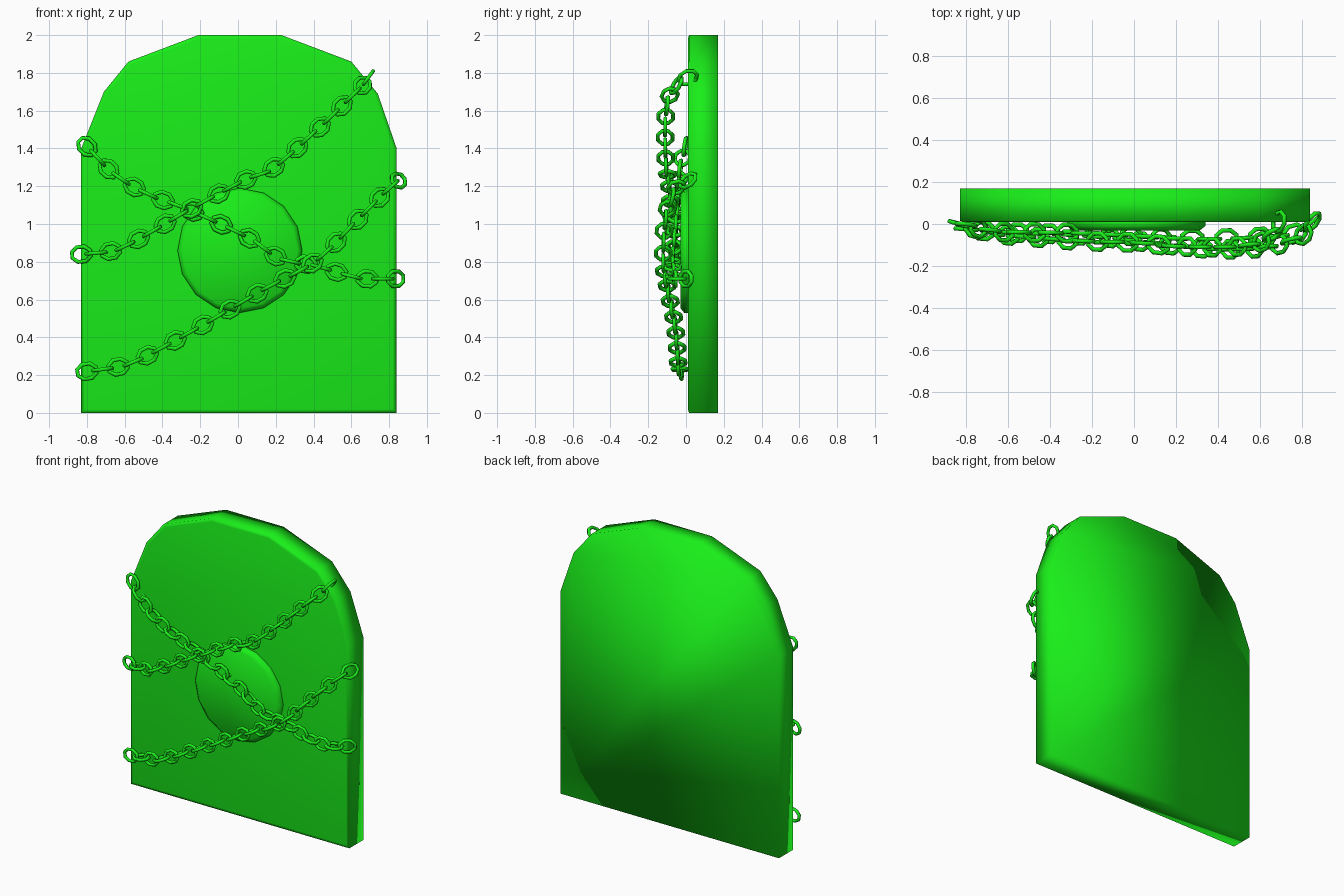
import bpy, bmesh, math
from mathutils import Vector, Matrix

if "Cube" in bpy.data.objects:
    bpy.data.objects.remove(bpy.data.objects["Cube"])

green = bpy.data.materials.new("green")
green.diffuse_color = (0.01, 0.85, 0.01, 1)
green.use_nodes = True
green.node_tree.nodes["Principled BSDF"].inputs["Base Color"].default_value = green.diffuse_color


def finish(bm, name):
    bmesh.ops.recalc_face_normals(bm, faces=bm.faces)
    me = bpy.data.meshes.new(name)
    bm.to_mesh(me)
    bm.free()
    me.materials.append(green)
    me.shade_smooth()
    ob = bpy.data.objects.new(name, me)
    bpy.context.collection.objects.link(ob)
    return ob


def plate(name, outline, back, front, inset, depth):
    """Extruded outline with a narrow softened rim round the front."""
    bm = bmesh.new()
    face = bm.faces.new([bm.verts.new((x, back, z)) for x, z in outline])
    ext = bmesh.ops.extrude_face_region(bm, geom=[face], use_keep_orig=True)
    for v in ext["geom"]:
        if isinstance(v, bmesh.types.BMVert):
            v.co.y = front + depth
    cap = [f for f in ext["geom"] if isinstance(f, bmesh.types.BMFace)]
    bmesh.ops.recalc_face_normals(bm, faces=bm.faces)
    bmesh.ops.inset_region(bm, faces=cap, thickness=inset, use_even_offset=True)
    for v in cap[0].verts:
        v.co.y = front
    return finish(bm, name)


# Arched slab
arch = [(-0.83, 0), (0.84, 0), (0.84, 1.4), (0.74, 1.69), (0.60, 1.86),
        (0.23, 2.0), (-0.21, 2.0), (-0.58, 1.86), (-0.71, 1.70), (-0.83, 1.4)]
plate("slab", arch, 0.17, 0.01, 0.02, 0.006)

# Raised round boss in the middle
ring = [(0.01 + 0.33 * math.cos(math.tau * i / 16),
         0.86 + 0.33 * math.sin(math.tau * i / 16)) for i in range(16)]
plate("round_boss", ring, 0.03, -0.03, 0.025, 0.02)


def sample(points, steps=24):
    """Catmull-Rom curve through the points, as a dense polyline."""
    p = [Vector(q) for q in points]
    p = [2 * p[0] - p[1]] + p + [2 * p[-1] - p[-2]]
    out = []
    for a, b, c, d in zip(p, p[1:], p[2:], p[3:]):
        for i in range(steps):
            t = i / steps
            out.append(0.5 * (2 * b + (c - a) * t + (2 * a - 5 * b + 4 * c - d) * t * t
                              + (3 * b - a - 3 * c + d) * t ** 3))
    return out + [p[-2]]


def place_evenly(line, count):
    """Evenly spaced (position, tangent) pairs along a polyline."""
    dist = [0]
    for a, b in zip(line, line[1:]):
        dist.append(dist[-1] + (b - a).length)
    k = 0
    for i in range(count):
        s = dist[-1] * i / (count - 1)
        while k < len(line) - 2 and dist[k + 1] < s:
            k += 1
        f = (s - dist[k]) / (dist[k + 1] - dist[k])
        yield line[k].lerp(line[k + 1], f), (line[k + 1] - line[k]).normalized()


def add_link(bm, frame, a=0.054, b=0.042, r=0.011, major=8, minor=6):
    """Oval ring, long axis on local x, hole axis on local z."""
    rows = []
    for i in range(major):
        u = math.tau * (i + 0.5) / major
        c, s = math.cos(u), math.sin(u)
        row = []
        for j in range(minor):
            v = math.tau * j / minor
            w = r * math.cos(v)
            row.append(bm.verts.new(frame @ Vector(((a + w) * c, (b + w) * s,
                                                    r * math.sin(v)))))
        rows.append(row)
    for i in range(major):
        p, q = rows[i], rows[(i + 1) % major]
        for j in range(minor):
            k = (j + 1) % minor
            bm.faces.new((p[j], q[j], q[k], p[k]))


def chain(name, points, count):
    bm = bmesh.new()
    for i, (pos, t) in enumerate(place_evenly(sample(points), count)):
        n = Vector((0, -1, 0))
        n = (n - t * n.dot(t)).normalized()
        side = n.cross(t)
        if i % 2:
            side, n = n, -side
        frame = Matrix((t, side, n)).transposed().to_4x4()
        add_link(bm, Matrix.Translation(pos) @ frame)
    finish(bm, name)


# Three chains draped across the front
chain("chain_falling", [(-0.80, -0.005, 1.41), (-0.66, -0.035, 1.27), (-0.49, -0.04, 1.165),
                        (-0.25, -0.045, 1.07), (0.05, -0.06, 0.93), (0.22, -0.07, 0.82),
                        (0.42, -0.07, 0.775), (0.64, -0.06, 0.715), (0.77, -0.045, 0.71),
                        (0.835, 0.0, 0.71)], 23)
chain("chain_upper", [(-0.83, 0.0, 0.84), (-0.66, -0.045, 0.86), (-0.51, -0.06, 0.93),
                      (-0.25, -0.08, 1.08), (0.03, -0.09, 1.23), (0.19, -0.105, 1.30),
                      (0.43, -0.11, 1.51), (0.58, -0.095, 1.655), (0.66, -0.05, 1.735),
                      (0.69, 0.01, 1.775)], 24)
chain("chain_lower", [(-0.80, -0.025, 0.22), (-0.61, -0.04, 0.25), (-0.45, -0.045, 0.32),
                      (-0.17, -0.06, 0.475), (0.13, -0.095, 0.65), (0.41, -0.12, 0.805),
                      (0.63, -0.11, 1.02), (0.76, -0.075, 1.15), (0.82, -0.04, 1.205),
                      (0.85, 0.01, 1.23)], 25)
